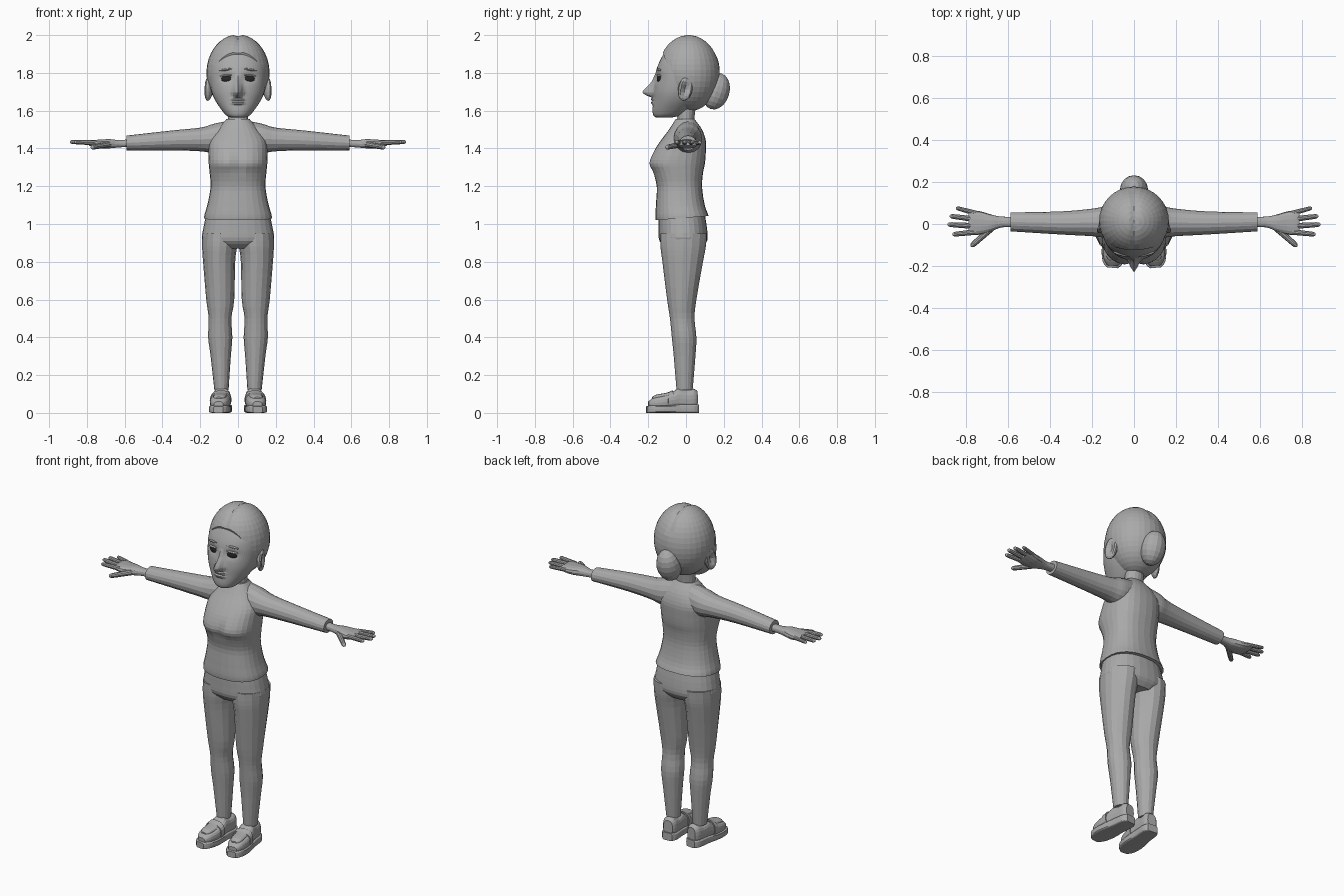
import bpy, bmesh, math
from math import sin, cos, pi, exp
from mathutils import Matrix, Vector, Euler
from mathutils.bvhtree import BVHTree

if "Cube" in bpy.data.objects:
    bpy.data.objects.remove(bpy.data.objects["Cube"])


def material(name, rgb):
    mat = bpy.data.materials.new(name)
    mat.use_nodes = True
    color = (*rgb, 1)
    mat.diffuse_color = color
    mat.node_tree.nodes["Principled BSDF"].inputs["Base Color"].default_value = color
    return mat


GREY = material("clay_grey", (.4, .4, .4))
DARK = material("eye_dark", (.02, .02, .02))


def finish(name, bm, mat=GREY, mirror=False):
    bmesh.ops.recalc_face_normals(bm, faces=bm.faces)
    mesh = bpy.data.meshes.new(name)
    bm.to_mesh(mesh)
    bm.free()
    mesh.materials.append(mat)
    obj = bpy.data.objects.new(name, mesh)
    bpy.context.collection.objects.link(obj)
    if mirror:
        obj.modifiers.new("mirror", 'MIRROR')
    return obj


def smooth_rows(rows, sub):
    """Catmull-Rom interpolation between section rows."""
    out = []
    for i in range(len(rows) - 1):
        a, b, c, d = (rows[max(0, min(len(rows) - 1, i + k))] for k in (-1, 0, 1, 2))
        for s in range(sub):
            t = s / sub
            out.append([q + t / 2 * (r - p + t * (2*p - 5*q + 4*r - s4 + t * (3*(q - r) + s4 - p)))
                        for p, q, r, s4 in zip(a, b, c, d)])
    return out + [rows[-1]]


def loft(name, axis, rows, n=20, power=2, sub=3, mirror=False, matrix=None, fix=None):
    """Skin superellipse sections; short rows (t, half width, v0, v1) are centred."""
    rows = [(r[0], -r[1], *r[1:]) if len(r) == 4 else r for r in rows]
    bm = bmesh.new()
    rings = []
    for t, u0, u1, v0, v1 in smooth_rows(rows, sub):
        ring = []
        for i in range(n):
            a = 2 * pi * i / n
            cu, cv = (math.copysign(abs(f) ** (2 / power), f) for f in (cos(a), sin(a)))
            u = (u0 + u1 + (u1 - u0) * cu) / 2
            v = (v0 + v1 + (v1 - v0) * cv) / 2
            co = Vector({'x': (t, u, v), 'y': (u, t, v), 'z': (u, v, t)}[axis])
            if fix:
                fix(co)
            ring.append(bm.verts.new(matrix @ co if matrix else co))
        rings.append(ring)
    for lo, hi in zip(rings, rings[1:]):
        for i in range(n):
            j = (i + 1) % n
            bm.faces.new((lo[i], lo[j], hi[j], hi[i]))
    bm.faces.new(rings[0])
    bm.faces.new(rings[-1])
    return finish(name, bm, mirror=mirror)


def ball(name, center, scale, rot=(0, 0, 0), mat=GREY, mirror=False, seg=16, fix=None, cut=None):
    bm = bmesh.new()
    bmesh.ops.create_uvsphere(bm, u_segments=seg, v_segments=seg * 2 // 3, radius=1)
    if fix:
        for v in bm.verts:
            fix(v.co)
    bm.transform(Matrix.LocRotScale(Vector(center), Euler(rot), Vector(scale)))
    if cut:
        geom = bm.verts[:] + bm.edges[:] + bm.faces[:]
        bmesh.ops.bisect_plane(bm, geom=geom, plane_co=cut[0], plane_no=cut[1], clear_inner=True)
        bmesh.ops.holes_fill(bm, edges=[e for e in bm.edges if e.is_boundary])
    return finish(name, bm, mat, mirror)


# Sweater: body with bust and tilted hem, then sleeves
def shape_sweater(co):
    if co.y < 0:
        co.y += .015 * exp(-(co.x / .03) ** 2 - ((co.z - 1.32) / .05) ** 2)
    if co.z < 1.08:
        co.z += .08 * (co.y + .16) * (1.08 - co.z) / .06


loft("sweater_body", 'z', [
    (1.02, .18, -.16, .12), (1.05, .176, -.162, .113), (1.12, .158, -.158, .095),
    (1.2, .145, -.155, .085), (1.27, .15, -.175, .09), (1.32, .155, -.198, .1),
    (1.38, .155, -.175, .105), (1.44, .15, -.135, .105), (1.5, .11, -.09, .085),
    (1.555, .062, -.055, .045)], n=28, power=2.4, fix=shape_sweater)
loft("sleeve", 'x', [
    (.06, -.06, .08, 1.38, 1.545), (.13, -.065, .085, 1.375, 1.53), (.2, -.058, .073, 1.385, 1.51),
    (.35, -.05, .06, 1.39, 1.495), (.59, -.035, .055, 1.39, 1.468)], n=16, sub=4, mirror=True)

# Trousers: pelvis and legs
loft("trouser_seat", 'z', [
    (1.05, .168, -.145, .1), (.97, .185, -.145, .112), (.91, .187, -.14, .112),
    (.87, .12, -.1, .08)], n=28, power=2.3)
loft("trouser_leg", 'z', [
    (.95, 0, .19, -.135, .11), (.88, .005, .19, -.135, .105), (.8, .015, .185, -.125, .09),
    (.6, .02, .168, -.1, .055), (.5, .035, .155, -.085, .045), (.4, .03, .158, -.075, .055),
    (.3, .038, .145, -.065, .05), (.12, .05, .125, -.05, .035)], n=16, mirror=True)

# Loafers, toes turned slightly outward
foot = Matrix.Translation((.083, 0, 0)) @ Matrix.Rotation(.1, 4, 'Z')
loft("shoe_sole", 'y', [
    (-.21, .025, 0, .035), (-.185, .048, 0, .04), (-.12, .059, 0, .04), (-.03, .05, 0, .045),
    (.04, .047, 0, .045), (.067, .03, 0, .045)], power=6, mirror=True, matrix=foot)
loft("shoe_upper", 'y', [
    (-.2, .025, .03, .06), (-.17, .045, .02, .083), (-.12, .054, .02, .095), (-.07, .051, .02, .112),
    (-.04, .047, .02, .132), (0, .044, .02, .122), (.04, .041, .02, .128),
    (.06, .028, .03, .115)], power=2.6, mirror=True, matrix=foot)
loft("shoe_strap", 'y', [(-.1, .057, .02, .107), (-.072, .056, .02, .119)],
     power=2.6, sub=1, mirror=True, matrix=foot)
loft("shoe_apron", 'y', [
    (-.18, .015, .06, .084), (-.16, .032, .06, .096), (-.11, .037, .06, .105),
    (-.09, .037, .06, .11)], power=3, mirror=True, matrix=foot)

# Hands: palm, fingers and thumb
loft("palm", 'x', [
    (.55, -.015, .035, 1.41, 1.45), (.63, -.016, .035, 1.405, 1.445), (.68, -.035, .045, 1.4, 1.45),
    (.73, -.05, .06, 1.4, 1.447), (.775, -.052, .065, 1.41, 1.445),
    (.79, -.045, .06, 1.415, 1.44)], n=14, power=2.4, mirror=True)


def finger(name, base, tip, r):
    d = Vector(tip) - Vector(base)
    frame = Matrix.Translation(base) @ d.to_track_quat('Z', 'Y').to_matrix().to_4x4()
    rows = [(d.length * f, r * k, -r * k, r * k)
            for f, k in ((0, 1.1), (.45, 1), (.85, .9), (.96, .65), (1, .25))]
    loft(name, 'z', rows, n=10, sub=2, mirror=True, matrix=frame)


finger("little_finger", (.755, .052, 1.428), (.85, .077, 1.432), .011)
finger("ring_finger", (.76, .023, 1.43), (.88, .038, 1.434), .0125)
finger("middle_finger", (.76, -.01, 1.43), (.89, -.002, 1.435), .013)
finger("index_finger", (.755, -.038, 1.43), (.867, -.05, 1.434), .0125)
finger("thumb", (.68, -.02, 1.422), (.778, -.107, 1.405), .0145)

# Head: face with sculpted nose, eye sockets and lips
NOSE = [(1.8, 0), (1.75, .018), (1.71, .053), (1.697, .06), (1.682, .042), (1.667, 0)]


def shape_face(co):
    if co.y > -.05:
        return
    x, z = abs(co.x), co.z
    for (za, da), (zb, db) in zip(NOSE, NOSE[1:]):
        if zb <= z < za:
            height = da + (db - da) * (za - z) / (za - zb)
            co.y -= height * exp(-(x / (.013 + .15 * height)) ** 2)
    co.y += .012 * exp(-((x - .06) / .035) ** 2 - ((z - 1.775) / .025) ** 2)
    mouth = exp(-(x / .032) ** 4)
    for lip in (1.66, 1.641):
        co.y -= .013 * mouth * exp(-((z - lip) / .007) ** 2)


head = loft("head", 'z', [
    (1.565, .04, -.16, -.07), (1.575, .062, -.172, -.03), (1.6, .084, -.177, .01),
    (1.65, .118, -.174, .06), (1.7, .139, -.172, .09), (1.76, .15, -.165, .12),
    (1.81, .153, -.158, .14), (1.86, .146, -.14, .14), (1.92, .115, -.105, .12),
    (1.96, .075, -.06, .07)], n=72, power=2.15, sub=8, fix=shape_face)
loft("neck", 'z', [(1.5, .062, -.055, .05), (1.56, .054, -.047, .045), (1.66, .056, -.05, .06)], n=18)

# Eyes, lids and brows seated on the face
skin = bmesh.new()
skin.from_mesh(head.data)
tree = BVHTree.FromBMesh(skin)
skin.free()


def on_face(x, z):
    return tree.ray_cast(Vector((x, -1, z)), Vector((0, 1, 0)))[0]


ball("eye", on_face(.06, 1.768), (.03, .008, .018), (0, 0, .25), DARK, True)
ball("eyelid", on_face(.061, 1.786), (.036, .01, .006), (0, .08, .25), mirror=True)
ball("brow", on_face(.066, 1.817), (.036, .007, .006), (0, .14, .3), mirror=True)


# Ears with a hollow outer side
def shape_ear(co):
    if co.x > 0:
        co.x -= 1.3 * exp(-(co.y ** 2 + co.z ** 2) / .3)


ball("ear", (.158, -.004, 1.715), (.024, .04, .064), (-.2, 0, .3), mirror=True, fix=shape_ear)


# Hair cap with a centre parting, and the bun
def shape_parting(co):
    if co.z > .4:
        co.z -= .05 * exp(-(co.x / .09) ** 2)


ball("hair_cap", (0, .014, 1.8), (.167, .165, .203), seg=32, fix=shape_parting,
     cut=((0, -.06, 1.72), (0, 3, 1)))
ball("hair_bun", (0, .16, 1.702), (.068, .07, .098), (-.3, 0, 0), seg=16)
